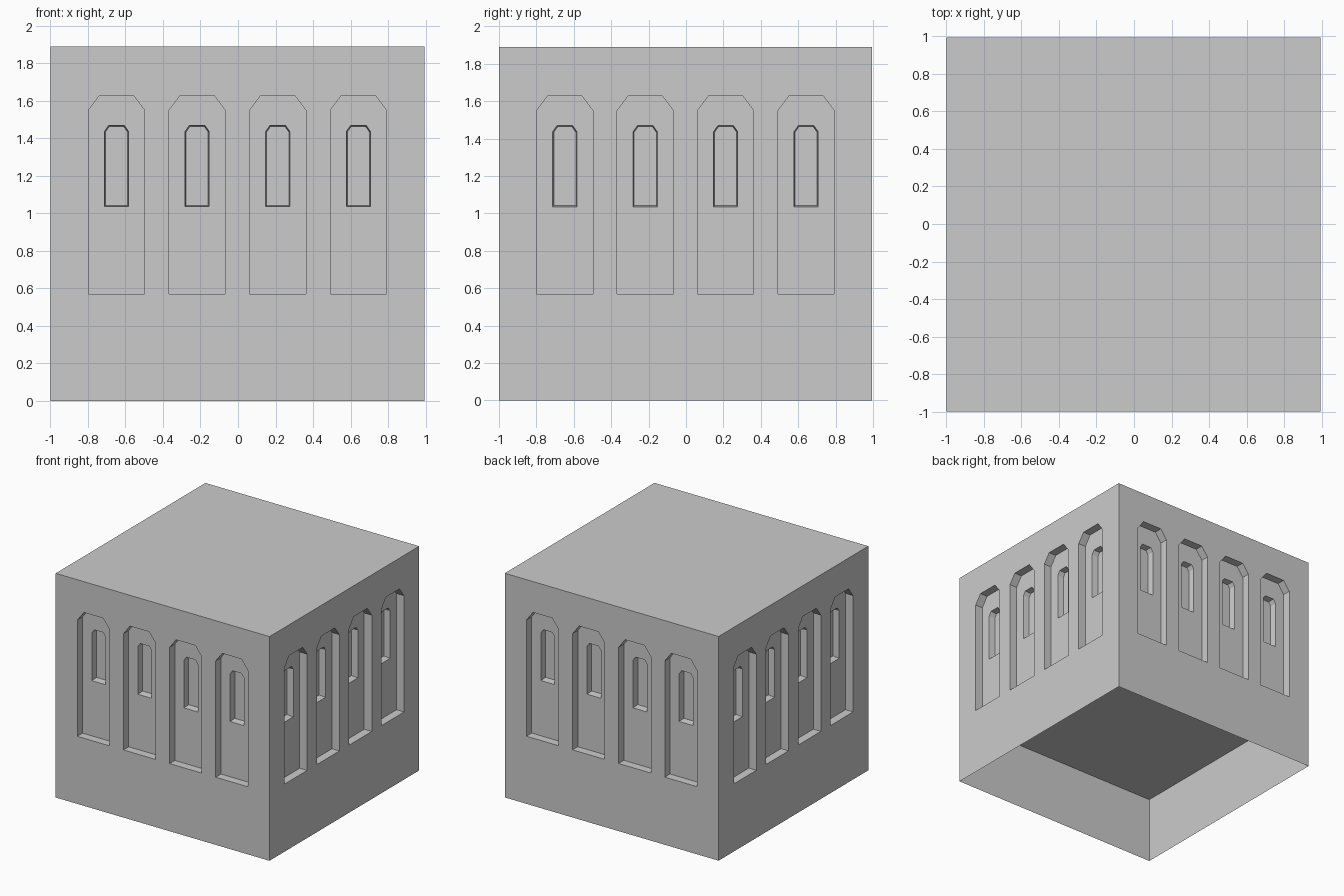
import bpy, bmesh, math
from mathutils import Matrix, Vector

if "Cube" in bpy.data.objects:
    bpy.data.objects.remove(bpy.data.objects["Cube"])

HALF, BASE_Z, TOP_Z = 0.997, 0.57, 1.89
OFFSET = Vector((-0.003, -0.003, 0))
NICHE_DEPTH, WINDOW_DEPTH = 0.07, 0.125
NICHE_X = (-0.645, -0.215, 0.215, 0.645)


def finish(bm, name):
    bmesh.ops.recalc_face_normals(bm, faces=bm.faces)
    mesh = bpy.data.meshes.new(name)
    bm.to_mesh(mesh)
    bm.free()
    obj = bpy.data.objects.new(name, mesh)
    obj.location = OFFSET
    bpy.context.collection.objects.link(obj)
    return obj


def box(bm, z0, z1):
    m = Matrix.Translation((0, 0, (z0 + z1) / 2)) @ Matrix.Diagonal((2 * HALF, 2 * HALF, z1 - z0, 1))
    bmesh.ops.create_cube(bm, size=1, matrix=m)


def arch(w, flat, z0, shoulder, top):
    return [(-w, z0), (w, z0), (w, shoulder), (flat, top), (-flat, top), (-w, shoulder)]


def arch_cutter(name, outer, inner, y0, y1):
    # sixteen arched prisms, four per side, lofted from outer to inner outline
    bm = bmesh.new()
    for side in range(4):
        rot = Matrix.Rotation(side * math.pi / 2, 4, 'Z')
        for cx in NICHE_X:
            a, b = [[bm.verts.new(rot @ Vector((cx + x, y, z))) for x, z in outline]
                    for outline, y in ((outer, y0), (inner, y1))]
            bm.faces.new(a)
            bm.faces.new(b[::-1])
            for i in range(6):
                j = (i + 1) % 6
                bm.faces.new((a[j], a[i], b[i], b[j]))
    cutter = finish(bm, name)
    cutter.hide_render = True
    return cutter


# Upper block with blind arches and recessed windows
bm = bmesh.new()
box(bm, BASE_Z, TOP_Z)
walls = finish(bm, "arcaded_walls")

niche = arch(0.15, 0.09, BASE_Z - 0.1, 1.55, 1.63)
cutters = [
    arch_cutter("niche_cutter", niche, niche, -HALF - 0.1, -HALF + NICHE_DEPTH),
    arch_cutter("window_cutter", arch(0.065, 0.042, 1.035, 1.437, 1.47),
                arch(0.059, 0.038, 1.043, 1.434, 1.464),
                -HALF + NICHE_DEPTH - 0.005, -HALF + WINDOW_DEPTH),
]
for cutter in cutters:
    mod = walls.modifiers.new(cutter.name, 'BOOLEAN')
    mod.operation = 'DIFFERENCE'
    mod.solver = 'EXACT'
    mod.object = cutter
bpy.context.view_layer.update()
cut_mesh = bpy.data.meshes.new_from_object(walls.evaluated_get(bpy.context.evaluated_depsgraph_get()))
walls.modifiers.clear()
walls.data = cut_mesh
for cutter in cutters:
    bpy.data.objects.remove(cutter)

# Remove the underside that the plinth top replaces
bm = bmesh.new()
bm.from_mesh(walls.data)
under = [f for f in bm.faces if f.normal.z < -0.9 and f.calc_center_median().z < BASE_Z + 0.01]
bmesh.ops.delete(bm, geom=under, context='FACES')
bm.to_mesh(walls.data)
bm.free()

# Hollow plinth, open underneath; its top forms the niche floors
bm = bmesh.new()
box(bm, 0, BASE_Z)
bottom = [f for f in bm.faces if f.calc_center_median().z < 0.01]
bmesh.ops.delete(bm, geom=bottom, context='FACES')
finish(bm, "plinth")
